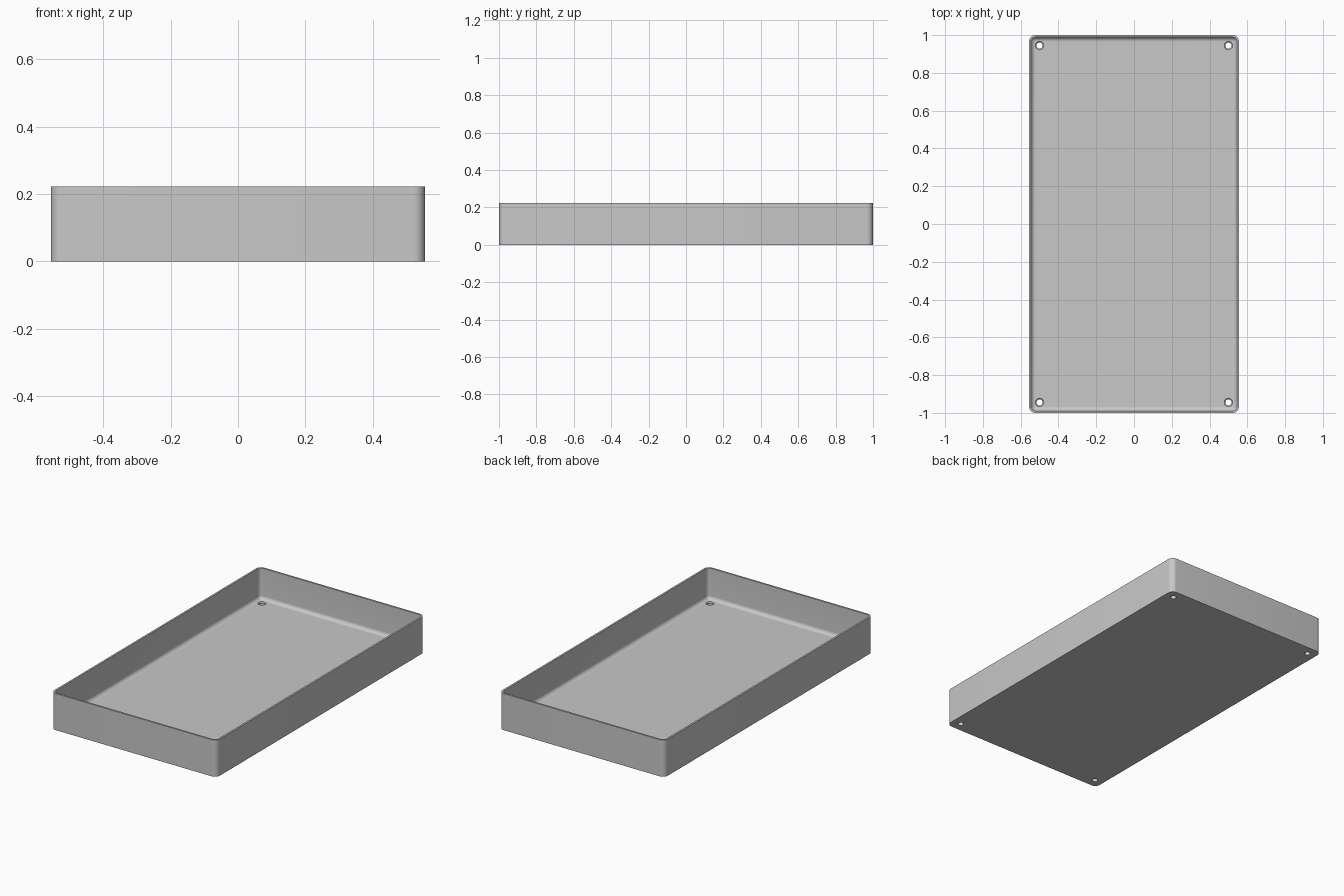
import bpy, bmesh, math

default = bpy.data.objects.get("Cube")
if default:
    bpy.data.objects.remove(default, do_unlink=True)

MM = 2 / 180                      # the tray is 180 units long
HALF_X, HALF_Y, HEIGHT = 50, 90, 20
WALL, FLOOR, CORNER = 1, 3, 3
FILLET = CORNER - WALL
HOLE_X, HOLE_Y, HOLE_R, CHAMFER = 45, 85, 1.5, 0.5
STEPS = 8

grey = bpy.data.materials.new("plain grey")
grey.use_nodes = True
colour = (0.58, 0.58, 0.58, 1)
grey.diffuse_color = colour
grey.node_tree.nodes["Principled BSDF"].inputs["Base Color"].default_value = colour


def rounded_ring(bm, inset, z):
    """Rounded rectangle, inset from the outer outline, at height z."""
    radius = max(CORNER - inset, 0)
    verts = []
    for quarter, (sx, sy) in enumerate([(1, 1), (-1, 1), (-1, -1), (1, -1)]):
        for i in range(STEPS + 1):
            a = (quarter + i / STEPS) * math.pi / 2
            x = sx * (HALF_X - inset - radius) + radius * math.cos(a)
            y = sy * (HALF_Y - inset - radius) + radius * math.sin(a)
            verts.append(bm.verts.new((x * MM, y * MM, z * MM)))
    return verts


def round_ring(bm, cx, cy, radius, z, sides=32):
    """Circle of vertices for a screw hole cutter."""
    angles = [2 * math.pi * i / sides for i in range(sides)]
    return [bm.verts.new(((cx + radius * math.cos(a)) * MM,
                          (cy + radius * math.sin(a)) * MM, z * MM)) for a in angles]


def loft(bm, rings):
    """Skin a stack of rings and cap both ends."""
    for low, high in zip(rings, rings[1:]):
        for i in range(len(low)):
            j = (i + 1) % len(low)
            bm.faces.new((low[i], low[j], high[j], high[i]))
    bm.faces.new(rings[0][::-1])
    bm.faces.new(rings[-1])


def finish(bm, name):
    bmesh.ops.remove_doubles(bm, verts=bm.verts, dist=1e-5)
    bmesh.ops.recalc_face_normals(bm, faces=bm.faces)
    mesh = bpy.data.meshes.new(name)
    bm.to_mesh(mesh)
    bm.free()
    mesh.materials.append(grey)
    obj = bpy.data.objects.new(name, mesh)
    bpy.context.collection.objects.link(obj)
    return obj


# Tray: outer wall, rim, inner wall, then a fillet down to the floor
bm = bmesh.new()
section = [(0, 0), (0, HEIGHT), (WALL, HEIGHT)]
for i in range(STEPS + 1):
    a = i / STEPS * math.pi / 2
    section.append((WALL + FILLET * (1 - math.cos(a)),
                    FLOOR + FILLET * (1 - math.sin(a))))
loft(bm, [rounded_ring(bm, inset, z) for inset, z in section])
tray = finish(bm, "tray")

# Four screw holes with chamfered upper edges
bm = bmesh.new()
for cx in (-HOLE_X, HOLE_X):
    for cy in (-HOLE_Y, HOLE_Y):
        loft(bm, [round_ring(bm, cx, cy, r, z) for r, z in (
            (HOLE_R, -1), (HOLE_R, FLOOR - CHAMFER), (HOLE_R + 2 * CHAMFER, FLOOR + CHAMFER))])
cutter = finish(bm, "hole_cutter")
cutter.hide_render = True

cut = tray.modifiers.new("screw holes", "BOOLEAN")
cut.operation = "DIFFERENCE"
cut.solver = "EXACT"
cut.object = cutter
bpy.ops.object.select_all(action="DESELECT")
tray.select_set(True)
bpy.context.view_layer.objects.active = tray
bpy.ops.object.modifier_apply(modifier=cut.name)
bpy.data.objects.remove(cutter, do_unlink=True)

# Smooth the rounded corners and fillet, keep the hard edges
bpy.ops.object.shade_smooth_by_angle(angle=math.radians(30))
